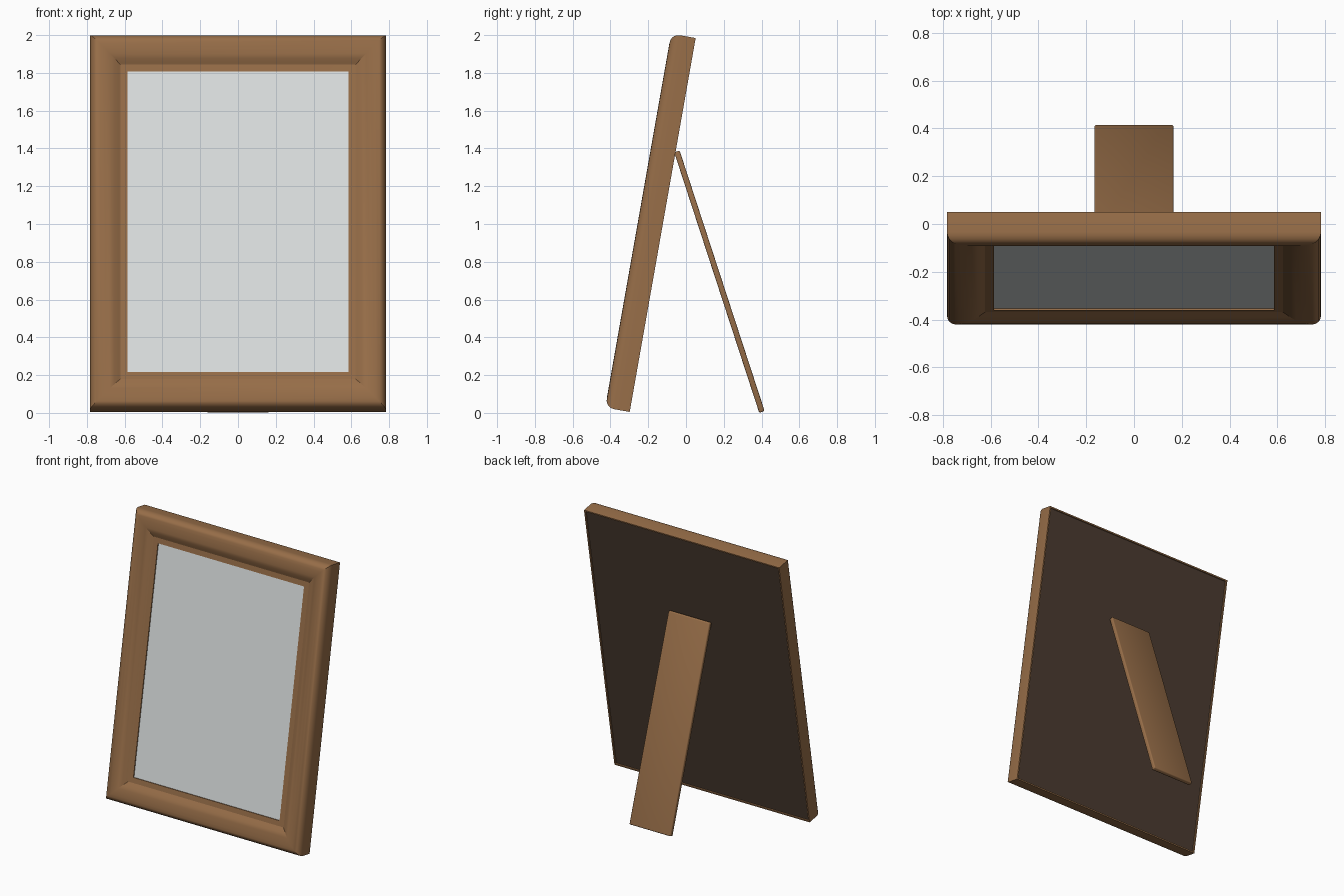
import bpy, bmesh, math
from mathutils import Matrix, Vector

if "Cube" in bpy.data.objects:
    bpy.data.objects.remove(bpy.data.objects["Cube"], do_unlink=True)

HALF_W, HEIGHT, LIP = 0.783, 2.01, 0.197
# Leaning space: x across, y out of the back, z up along the frame
LEAN = Matrix.Translation((0, -0.298, 0.005)) @ Matrix.Rotation(math.radians(-10), 4, "X")


def material(name, color):
    m = bpy.data.materials.new(name)
    m.use_nodes = True
    m.diffuse_color = (*color, 1)
    m.node_tree.nodes["Principled BSDF"].inputs["Base Color"].default_value = (*color, 1)
    return m


wood = material("warm wood", (0.31, 0.155, 0.065))
backing = material("dark backing", (0.07, 0.045, 0.03))
paper = material("pale paper", (0.72, 0.75, 0.75))


def finish(name, bm, mat, matrix, smooth=None):
    bmesh.ops.recalc_face_normals(bm, faces=bm.faces)
    mesh = bpy.data.meshes.new(name)
    bm.to_mesh(mesh)
    bm.free()
    mesh.materials.append(mat)
    obj = bpy.data.objects.new(name, mesh)
    bpy.context.collection.objects.link(obj)
    obj.matrix_world = matrix
    if smooth:
        bpy.ops.object.select_all(action="DESELECT")
        obj.select_set(True)
        bpy.context.view_layer.objects.active = obj
        bpy.ops.object.shade_smooth_by_angle(angle=math.radians(smooth))
    return obj


def box(name, size, center, mat, matrix, bevel=0):
    bm = bmesh.new()
    bmesh.ops.create_cube(bm, size=1)
    bmesh.ops.scale(bm, vec=size, verts=bm.verts)
    bmesh.ops.translate(bm, vec=center, verts=bm.verts)
    if bevel:
        bmesh.ops.bevel(bm, geom=bm.edges[:], offset=bevel, segments=3,
                        profile=0.5, affect="EDGES")
    return finish(name, bm, mat, matrix, 40 if bevel else None)


# Moulding: (inset from outer edge, depth forward of the back)
profile = [(0, 0), (0, 0.085), (0.003, 0.1), (0.01, 0.114), (0.021, 0.124),
           (0.035, 0.13), (0.055, 0.132), (0.08, 0.131), (0.105, 0.126),
           (0.128, 0.117), (0.148, 0.106), (0.16, 0.1), (LIP, 0.099),
           (LIP, 0.08), (0.01, 0.08), (0.01, 0)]
bm = bmesh.new()
rings = []
for inset, depth in profile:
    x = HALF_W - inset
    corners = [(-x, inset), (x, inset), (x, HEIGHT - inset), (-x, HEIGHT - inset)]
    rings.append([bm.verts.new((cx, -depth, cz)) for cx, cz in corners])
for i, ring in enumerate(rings):
    after = rings[(i + 1) % len(rings)]
    for k in range(4):
        n = (k + 1) % 4
        bm.faces.new((ring[k], ring[n], after[n], after[k]))
finish("mitred_frame", bm, wood, LEAN, 25)

# Picture sheet and backing board
mid = HEIGHT / 2
box("picture_sheet", (2 * (HALF_W - LIP) + 0.02, 0.008, HEIGHT - 2 * LIP + 0.02),
    (0, -0.088, mid), paper, LEAN)
box("backing_board", (2 * HALF_W - 0.02, 0.06, HEIGHT - 0.02),
    (0, -0.04, mid), backing, LEAN)

# Easel leg, from the board down to the ground
top, foot = Vector((0, -0.048, 1.384)), Vector((0, 0.402, 0.005))
span = foot - top
tilt = math.atan2(span.y, -span.z)
leg_matrix = Matrix.Translation((top + foot) / 2) @ Matrix.Rotation(tilt, 4, "X")
box("easel_leg", (0.332, 0.03, span.length), (0, 0, 0), wood, leg_matrix, 0.008)
